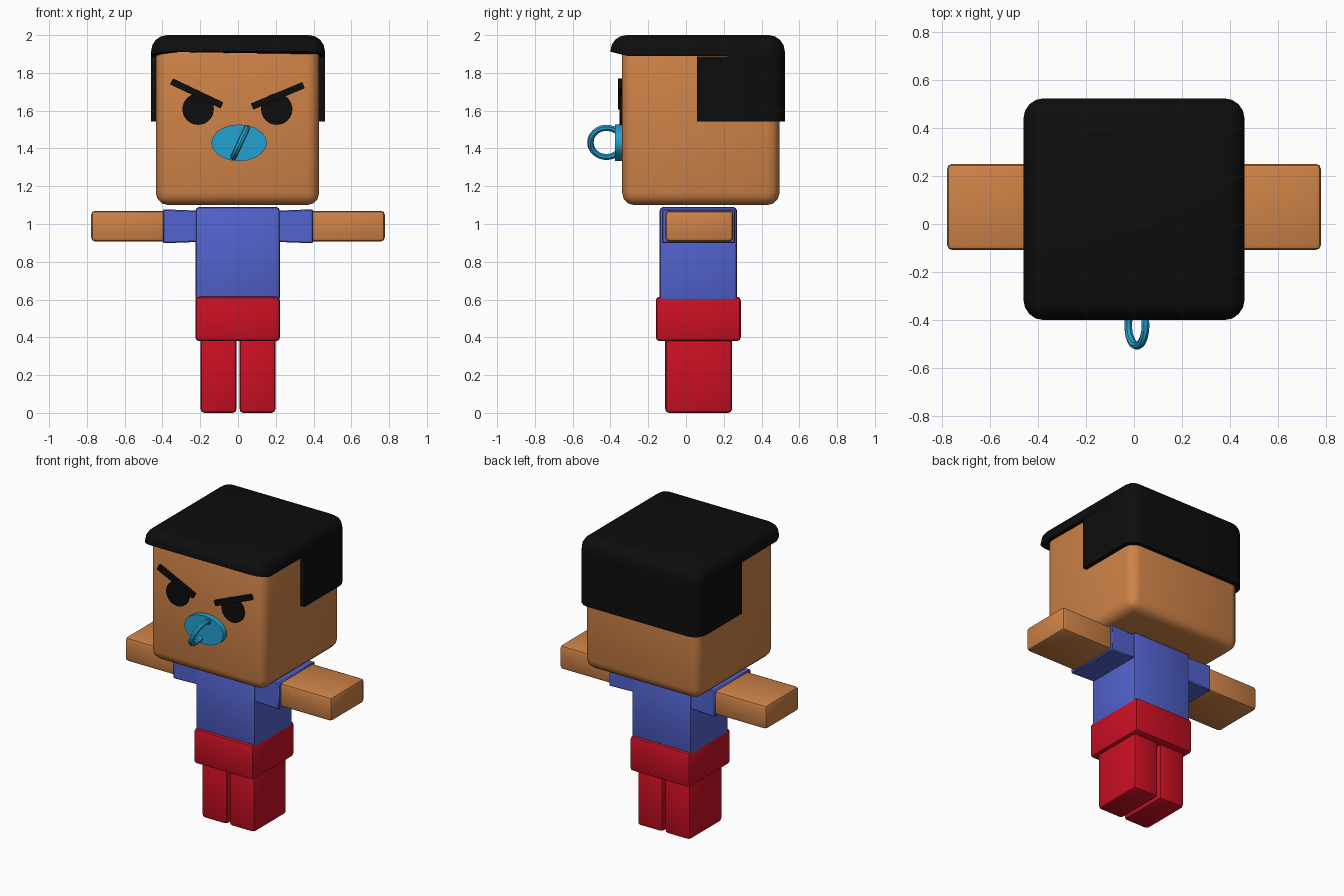
import bpy, bmesh, math
from mathutils import Matrix, Vector

if "Cube" in bpy.data.objects:
    bpy.data.objects.remove(bpy.data.objects["Cube"])


def material(name, rgb):
    m = bpy.data.materials.new(name)
    m.diffuse_color = (*rgb, 1)
    m.use_nodes = True
    m.node_tree.nodes["Principled BSDF"].inputs["Base Color"].default_value = m.diffuse_color
    return m


SKIN = material("skin", (0.62, 0.225, 0.063))
BLACK = material("black", (0.004, 0.004, 0.004))
BLUE = material("shirt blue", (0.085, 0.125, 0.62))
RED = material("shorts red", (0.60, 0.005, 0.017))
CYAN = material("pacifier blue", (0.017, 0.36, 0.63))


def finish(name, bm, mat, angle=40):
    bmesh.ops.recalc_face_normals(bm, faces=bm.faces)
    me = bpy.data.meshes.new(name)
    bm.to_mesh(me)
    bm.free()
    me.materials.append(mat)
    ob = bpy.data.objects.new(name, me)
    bpy.context.collection.objects.link(ob)
    bpy.ops.object.select_all(action='DESELECT')
    ob.select_set(True)
    bpy.context.view_layer.objects.active = ob
    bpy.ops.object.shade_smooth_by_angle(angle=math.radians(angle))
    return ob


def box(name, mat, x, y, z, bevel=0.02, seg=2, rule=None, taper=None):
    """Box from (min, max) ranges; rule picks the edges to round by midpoint in -1..1."""
    bm = bmesh.new()
    bmesh.ops.create_cube(bm, size=2)
    edges = [e for e in bm.edges
             if rule is None or rule((e.verts[0].co + e.verts[1].co) / 2)]
    for v in bm.verts:
        v.co = Vector([(r[0] + r[1]) / 2 + c * (r[1] - r[0]) / 2
                       for c, r in zip(v.co, (x, y, z))])
        if taper:
            taper(v.co)
    if bevel:
        bmesh.ops.bevel(bm, geom=edges, offset=bevel, segments=seg,
                        profile=0.5, affect='EDGES', clamp_overlap=True)
    return finish(name, bm, mat)


def disc(name, mat, x, z, rx, rz, y0, y1, sides):
    """Flat elliptical plate facing the front."""
    bm = bmesh.new()
    bmesh.ops.create_cone(bm, cap_ends=True, segments=sides, radius1=1, radius2=1, depth=1)
    bm.transform(Matrix.Translation((x, (y0 + y1) / 2, z))
                 @ Matrix.Diagonal((rx, y1 - y0, rz, 1))
                 @ Matrix.Rotation(math.pi / 2, 4, 'X'))
    return finish(name, bm, mat)


def brow(name, a, b, width):
    """Slanted bar between two points (x, z) on the face."""
    a, b = Vector(a), Vector(b)
    d, c = b - a, (a + b) / 2
    bm = bmesh.new()
    bmesh.ops.create_cube(bm, size=1)
    bm.transform(Matrix.Translation((c.x, -0.345, c.y))
                 @ Matrix.Rotation(-math.atan2(d.y, d.x), 4, 'Y')
                 @ Matrix.Diagonal((d.length, 0.03, width, 1)))
    return finish(name, bm, BLACK)


# Head
box("head", SKIN, (-0.435, 0.43), (-0.338, 0.495), (1.10, 1.96), 0.065, 3)


# Hair: overhanging cap plus the lower block around the back
def cap_edges(m):
    vertical = m.z == 0
    return m.z > 0 or vertical


cap = box("hair_cap", BLACK, (-0.46, 0.46), (-0.40, 0.523), (1.887, 2.0), 0.085, 4, cap_edges)
for v in cap.data.vertices:        # slanted underside at the fringe
    if v.co.z < 1.90 and v.co.y < -0.30:
        v.co.z += 0.025 * (-0.30 - v.co.y) / 0.10
box("hair_back", BLACK, (-0.46, 0.46), (0.058, 0.523), (1.542, 1.887), 0.085, 4,
    lambda m: m.z == 0 and m.y > 0)

# Eyes and angry brows
for side, x in (("left", -0.211), ("right", 0.205)):
    disc(side + "_eye", BLACK, x, 1.608, 0.083, 0.083, -0.352, -0.33, 32)
brow("left_brow", (-0.352, 1.755), (-0.085, 1.628), 0.035)
brow("right_brow", (0.075, 1.622), (0.347, 1.735), 0.035)

# Pacifier: oval shield with a tilted ring handle
disc("pacifier_shield", CYAN, 0.006, 1.43, 0.147, 0.097, -0.375, -0.33, 20)
bm = bmesh.new()
N, M, R, T = 32, 8, 0.085, 0.017
rings = []
for i in range(N):
    a = 2 * math.pi * i / N
    rings.append([bm.verts.new((T * math.sin(b),
                                (R + T * math.cos(b)) * math.cos(a),
                                (R + T * math.cos(b)) * math.sin(a)))
                  for b in (2 * math.pi * j / M for j in range(M))])
for i in range(N):
    p, q = rings[i], rings[(i + 1) % N]
    for j in range(M):
        k = (j + 1) % M
        bm.faces.new((p[j], p[k], q[k], q[j]))
bm.transform(Matrix.Translation((0.012, -0.421, 1.432))
             @ Matrix.Rotation(math.radians(25), 4, 'Y'))
finish("pacifier_ring", bm, CYAN)

# Torso and shorts
box("torso", BLUE, (-0.225, 0.222), (-0.14, 0.27), (0.59, 1.09))
box("shorts", RED, (-0.226, 0.223), (-0.16, 0.29), (0.38, 0.615))


# Limbs and sleeves on both sides
def sleeve_taper(co):
    if abs(co.x) < 0.3:
        co.z += -0.008 if co.z > 1 else 0.008


for side, s in (("left", -1), ("right", 1)):
    def span(a, b):
        return tuple(sorted((s * a, s * b)))
    box(side + "_sleeve", BLUE, span(0.19, 0.398), (-0.128, 0.26), (0.898, 1.078),
        0.006, 1, taper=sleeve_taper)
    box(side + "_arm", SKIN, span(0.36, 0.777), (-0.108, 0.25), (0.908, 1.07))
    box(side + "_leg", RED, span(0.008, 0.198), (-0.11, 0.244), (0.0, 0.42))
